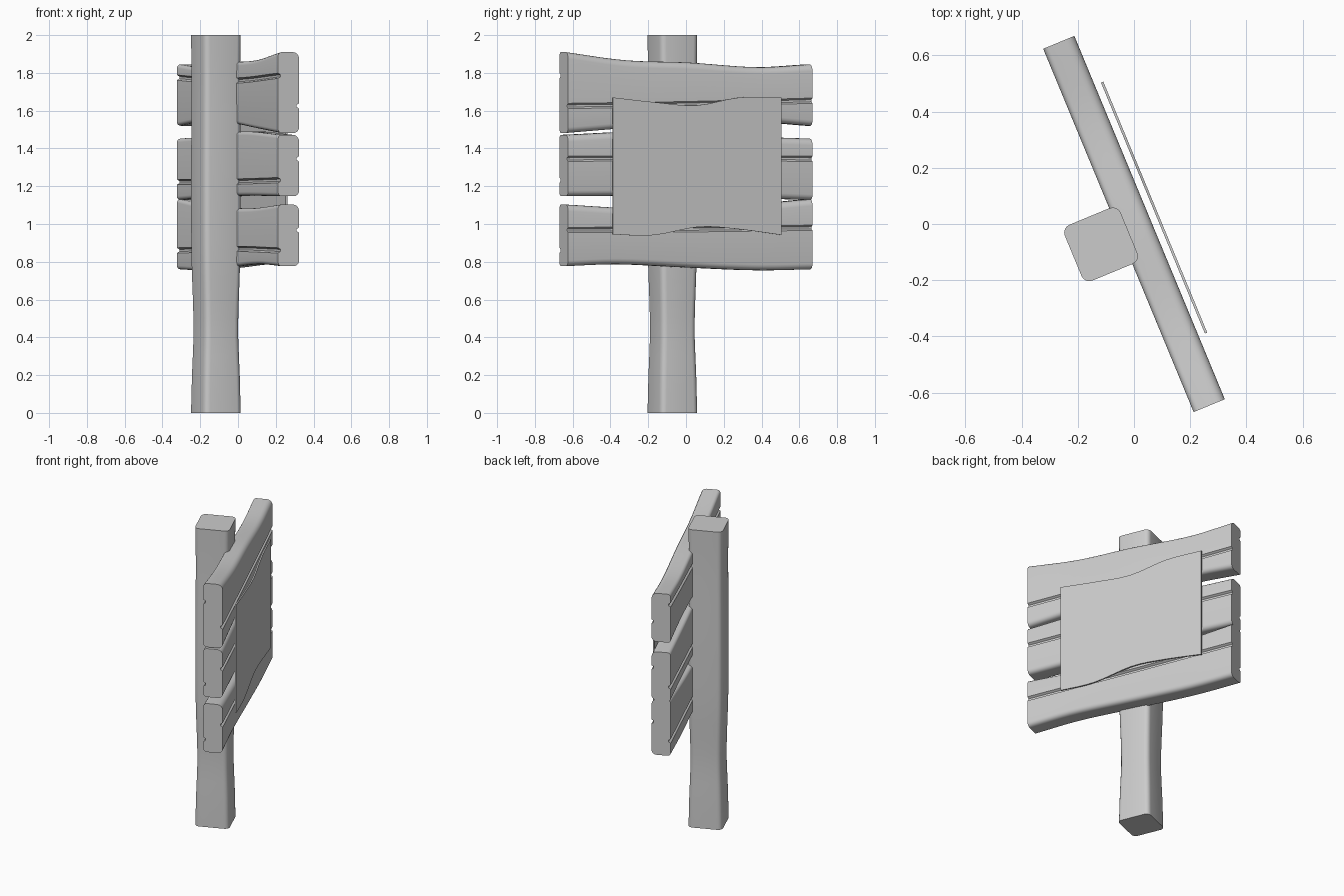
import bpy, bmesh, math

if "Cube" in bpy.data.objects:
    bpy.data.objects.remove(bpy.data.objects["Cube"])

TURN = math.radians(22.5)   # whole sign is turned about z


def interp(keys, s):
    """Smooth interpolation through (position, value) pairs."""
    n = len(keys)
    i = 0
    while i < n - 2 and s > keys[i + 1][0]:
        i += 1

    def slope(k):
        a, b = keys[max(k - 1, 0)], keys[min(k + 1, n - 1)]
        return (b[1] - a[1]) / (b[0] - a[0])
    (x0, y0), (x1, y1) = keys[i], keys[i + 1]
    h = x1 - x0
    t = (s - x0) / h
    return ((2*t**3 - 3*t**2 + 1) * y0 + (t**3 - 2*t**2 + t) * h * slope(i)
            + (3*t**2 - 2*t**3) * y1 + (t**3 - t**2) * h * slope(i + 1))


def loft(name, rings):
    """Skin a list of equal-length rings and cap both ends."""
    bm = bmesh.new()
    rows = [[bm.verts.new(p) for p in r] for r in rings]
    n = len(rows[0])
    for a, b in zip(rows, rows[1:]):
        for i in range(n):
            j = (i + 1) % n
            bm.faces.new((a[i], a[j], b[j], b[i]))
    bm.faces.new(rows[0])
    bm.faces.new(rows[-1])
    bmesh.ops.recalc_face_normals(bm, faces=bm.faces)
    me = bpy.data.meshes.new(name)
    bm.to_mesh(me)
    bm.free()
    ob = bpy.data.objects.new(name, me)
    bpy.context.collection.objects.link(ob)
    ob.rotation_euler.z = TURN
    bpy.context.view_layer.objects.active = ob
    ob.select_set(True)
    bpy.ops.object.shade_smooth_by_angle(angle=math.radians(32))
    ob.select_set(False)
    return ob


def corner(cx, cy, rx, ry, start, steps=4):
    """Quarter ellipse, counter-clockwise from the start angle."""
    return [(cx + rx * math.cos(math.radians(start + 90 * k / steps)),
             cy + ry * math.sin(math.radians(start + 90 * k / steps)))
            for k in range(steps + 1)]


def steps(lo, hi, n):
    return [lo + (hi - lo) * i / n for i in range(n + 1)]


# Post: rounded square, waisted near the bottom
waist = [(0, 1.0), (0.2, 0.965), (0.42, 0.905), (0.6, 0.93), (0.8, 0.98),
         (1.2, 1.0), (1.75, 0.98), (2, 1.0)]
rings = []
for z in steps(0, 2, 20):
    h, r = 0.1075 * interp(waist, z), 0.03
    ring = []
    for sx, sy, a in ((1, 1, 0), (-1, 1, 90), (-1, -1, 180), (1, -1, 270)):
        ring += corner(sx * (h - r), sy * (h - r), r, r, a)
    rings.append([(x - 0.136, y - 0.022, z) for x, y in ring])
loft("post", rings)


# Planks: rounded section with one carved groove on each face
def plank(name, top, bottom, front_groove, back_groove):
    d, w, T = 0.014, 0.014, 0.06
    out = []
    for v in steps(-0.7, 0.7, 20):
        t, b = interp(top, v), interp(bottom, v)
        f, k = interp(front_groove, v), interp(back_groove, v)
        sec = [(T, f - w), (T - d, f - w * 0.4), (T - d, f + w * 0.4), (T, f + w)]
        sec += corner(T - 0.035, t - 0.035, 0.035, 0.035, 0)
        sec += corner(-T + 0.02, t - 0.02, 0.02, 0.02, 90)
        sec += [(-T, k + w), (-T + d, k + w * 0.4), (-T + d, k - w * 0.4), (-T, k - w)]
        sec += corner(-T + 0.02, b + 0.02, 0.02, 0.02, 180)
        sec += corner(T - 0.03, b + 0.03, 0.03, 0.03, 270)
        out.append([(n, v, z) for n, z in sec])
    loft(name, out)


plank("top_plank",
      [(-0.7, 1.91), (-0.36, 1.867), (0, 1.855), (0.4, 1.83), (0.7, 1.845)],
      [(-0.7, 1.482), (-0.4, 1.505), (0, 1.535), (0.4, 1.54), (0.7, 1.52)],
      [(-0.7, 1.625), (0, 1.635), (0.7, 1.653)],
      [(-0.7, 1.785), (-0.15, 1.76), (0.4, 1.765), (0.7, 1.775)])
plank("middle_plank",
      [(-0.7, 1.472), (-0.2, 1.49), (0.3, 1.465), (0.7, 1.452)],
      [(-0.7, 1.147), (-0.2, 1.15), (0.3, 1.14), (0.7, 1.127)],
      [(-0.7, 1.345), (0, 1.35), (0.7, 1.345)],
      [(-0.7, 1.232), (-0.15, 1.225), (0.7, 1.222)])
plank("bottom_plank",
      [(-0.7, 1.103), (-0.3, 1.083), (0.2, 1.09), (0.7, 1.132)],
      [(-0.7, 0.777), (-0.4, 0.787), (0, 0.77), (0.4, 0.755), (0.7, 0.76)],
      [(-0.7, 0.968), (0, 0.972), (0.7, 0.98)],
      [(-0.7, 0.86), (-0.15, 0.868), (0.7, 0.86)])

# Notice sheet: thin panel with wavy top and bottom edges
sheet_top = [(-0.457, 1.67), (-0.22, 1.645), (0.02, 1.628), (0.27, 1.67), (0.51, 1.67)]
sheet_bottom = [(-0.457, 0.945), (-0.23, 0.94), (0.04, 0.985), (0.25, 0.974), (0.51, 0.942)]
rings = []
for v in steps(-0.457, 0.51, 16):
    t, b = interp(sheet_top, v), interp(sheet_bottom, v)
    rings.append([(n, v, z) for n, z in
                  ((0.084, b), (0.093, b), (0.093, t), (0.084, t))])
loft("notice_sheet", rings)
